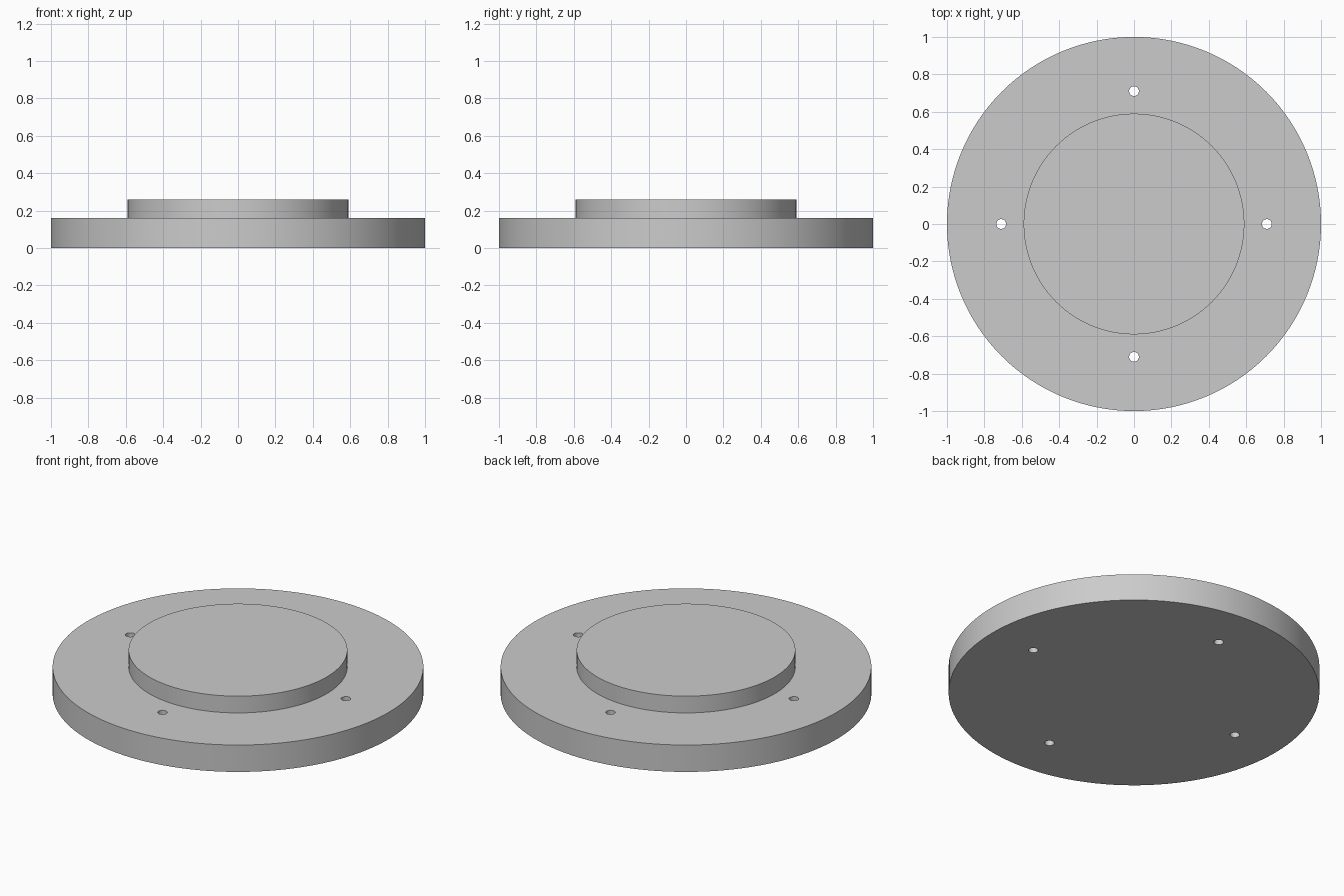
import bpy, bmesh, math

if "Cube" in bpy.data.objects:
    bpy.data.objects.remove(bpy.data.objects["Cube"])

SEGMENTS = 128

grey = bpy.data.materials.new("plain_grey")
grey.diffuse_color = (0.6, 0.6, 0.6, 1)
grey.use_nodes = True
grey.node_tree.nodes["Principled BSDF"].inputs["Base Color"].default_value = grey.diffuse_color


def turned(name, profile, segments):
    """Solid of revolution about z from (radius, z) points, capped at both ends."""
    bm = bmesh.new()
    rings = []
    for r, z in profile:
        rings.append([bm.verts.new((r * math.cos(2 * math.pi * i / segments),
                                    r * math.sin(2 * math.pi * i / segments), z))
                      for i in range(segments)])
    for low, high in zip(rings, rings[1:]):
        for i in range(segments):
            j = (i + 1) % segments
            bm.faces.new((low[i], low[j], high[j], high[i]))
    bm.faces.new(rings[0][::-1])
    bm.faces.new(rings[-1])
    mesh = bpy.data.meshes.new(name)
    bm.to_mesh(mesh)
    bm.free()
    mesh.materials.append(grey)
    obj = bpy.data.objects.new(name, mesh)
    bpy.context.collection.objects.link(obj)
    return obj


# Flange disc with raised central boss
flange = turned("flange", [(1, 0), (1, 0.16), (0.59, 0.16), (0.59, 0.26)], SEGMENTS)

# Four bolt holes through the rim
bpy.context.view_layer.objects.active = flange
for k in range(4):
    a = k * math.pi / 2
    cutter = turned("hole_cutter", [(0.026, -0.1), (0.026, 0.4)], 32)
    cutter.location = (0.71 * math.cos(a), 0.71 * math.sin(a), 0)
    cutter.hide_render = True
    bpy.context.view_layer.update()
    cut = flange.modifiers.new("bolt_hole", 'BOOLEAN')
    cut.operation = 'DIFFERENCE'
    cut.solver = 'EXACT'
    cut.object = cutter
    bpy.ops.object.modifier_apply(modifier=cut.name)
    bpy.data.objects.remove(cutter)

# Smooth round walls, sharp rims
bpy.ops.object.select_all(action='DESELECT')
flange.select_set(True)
bpy.ops.object.shade_smooth_by_angle(angle=math.radians(30))
